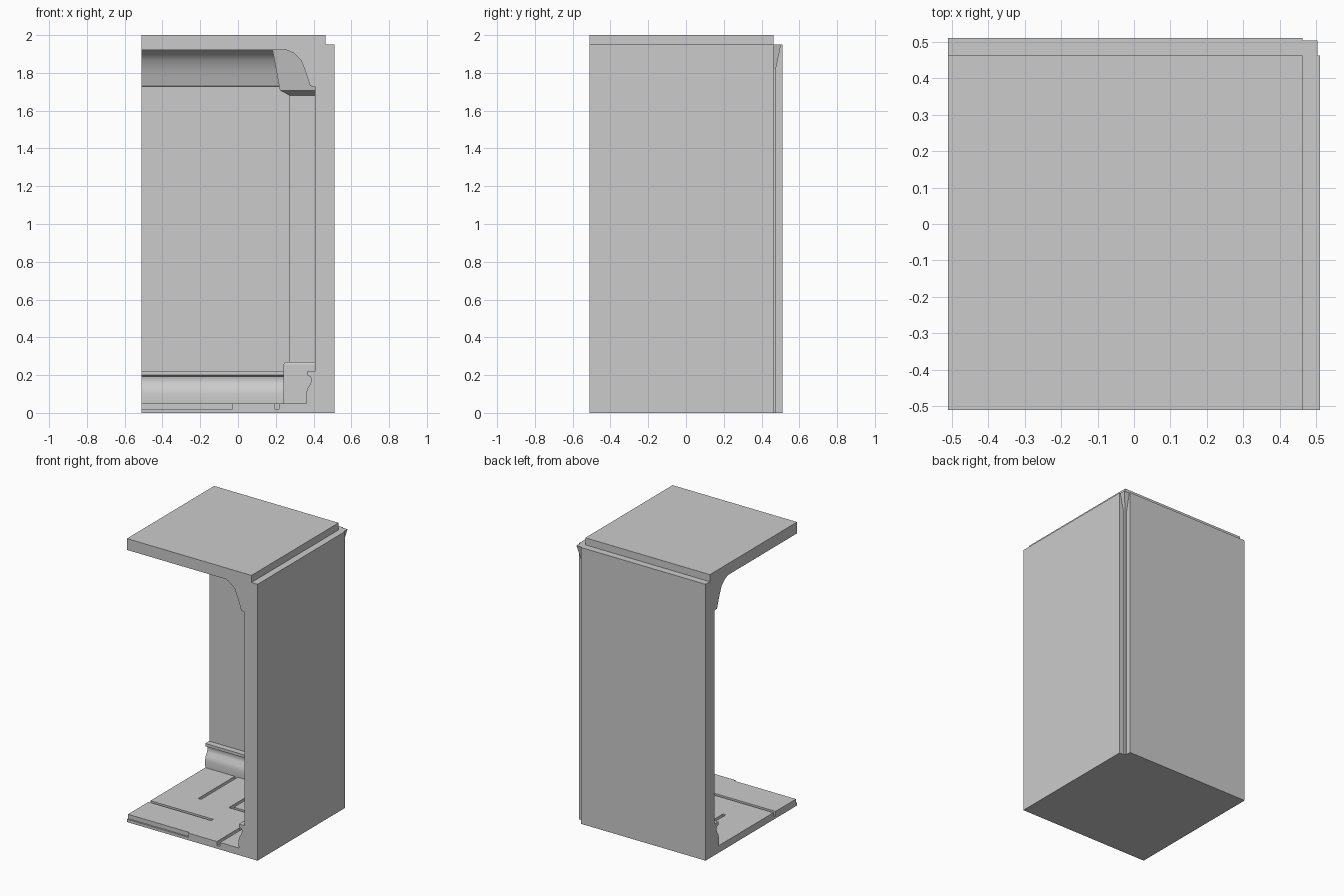
import bpy, bmesh

if "Cube" in bpy.data.objects:
    bpy.data.objects.remove(bpy.data.objects["Cube"])


def make(name, verts, faces):
    me = bpy.data.meshes.new(name)
    me.from_pydata(verts, [], faces)
    bm = bmesh.new()
    bm.from_mesh(me)
    bmesh.ops.recalc_face_normals(bm, faces=bm.faces)
    bm.to_mesh(me)
    bm.free()
    ob = bpy.data.objects.new(name, me)
    bpy.context.collection.objects.link(ob)
    return ob


def loft(name, rings):
    """Skin a stack of closed rings and cap both ends."""
    n = len(rings[0])
    faces = [[i * n + j, i * n + (j + 1) % n, (i + 1) * n + (j + 1) % n, (i + 1) * n + j]
             for i in range(len(rings) - 1) for j in range(n)]
    faces += [list(range(n)), list(range((len(rings) - 1) * n, len(rings) * n))]
    return make(name, [v for r in rings for v in r], faces)


def rect(x0, x1, y0, y1, z):
    return [(x0, y0, z), (x1, y0, z), (x1, y1, z), (x0, y1, z)]


def box(name, x0, x1, y0, y1, z0, z1):
    return loft(name, [rect(x0, x1, y0, y1, z0), rect(x0, x1, y0, y1, z1)])


def smooth(ob):
    bpy.ops.object.select_all(action='DESELECT')
    ob.select_set(True)
    bpy.context.view_layer.objects.active = ob
    bpy.ops.object.shade_smooth_by_angle(angle=0.6)


LO, OUT, STEP = -0.51, 0.51, 0.462

# wall section: baseboard, plain wall, coved crown, outer face
section = [(OUT, 0), (OUT, 1.95), (0.26, 1.95), (0.26, 1.92), (0.298, 1.903),
           (0.333, 1.868), (0.36, 1.80), (0.382, 1.73), (0.408, 1.727),
           (0.408, 0.22), (0.365, 0.22), (0.365, 0.20), (0.384, 0.192),
           (0.389, 0.175), (0.384, 0.155), (0.368, 0.13), (0.36, 0.10),
           (0.364, 0.05), (0.364, 0)]
smooth(loft("right_wall", [[(a, t, z) for a, z in section] for t in (LO, STEP)]))
smooth(loft("back_wall", [[(t, a, z) for a, z in section] for t in (LO, STEP)]))

# ceiling slab, raised above the wall tops
box("ceiling", LO, STEP, LO, STEP, 1.92, 2.0)

# floor with panel grooves
floor = box("floor", LO, 0.45, LO, 0.45, 0, 0.05)
grooves = [(-0.52, -0.02, -0.27, -0.247),
           (-0.28, -0.257, -0.045, 0.45),
           (-0.04, -0.017, -0.045, 0.45),
           (-0.017, 0.45, -0.045, -0.022),
           (0.192, 0.217, -0.52, -0.25),
           (-0.52, -0.03, -0.52, -0.498)]
for g in grooves:
    cutter = box("groove_cutter", *g, 0.02, 0.08)
    cutter.hide_render = True
    mod = floor.modifiers.new("groove", 'BOOLEAN')
    mod.operation, mod.solver, mod.object = 'DIFFERENCE', 'EXACT', cutter
    bpy.ops.object.select_all(action='DESELECT')
    bpy.context.view_layer.objects.active = floor
    floor.select_set(True)
    bpy.ops.object.modifier_apply(modifier=mod.name)
    bpy.data.objects.remove(cutter, do_unlink=True)

# inner corner post: base block, shaft and flared capital
P = 0.475
stack = [(0.24, 0.0), (0.24, 0.255), (0.25, 0.27), (0.272, 0.27),
         (0.272, 1.68), (0.222, 1.708), (0.182, 1.925), (0.182, 1.945)]
loft("corner_post", [rect(a, P, a, P, z) for a, z in stack])

# outer corner flare under the wall top
loft("corner_flare", [rect(0.45, b, 0.45, b, z)
                      for b, z in ((0.465, 1.77), (0.503, 1.95))])
